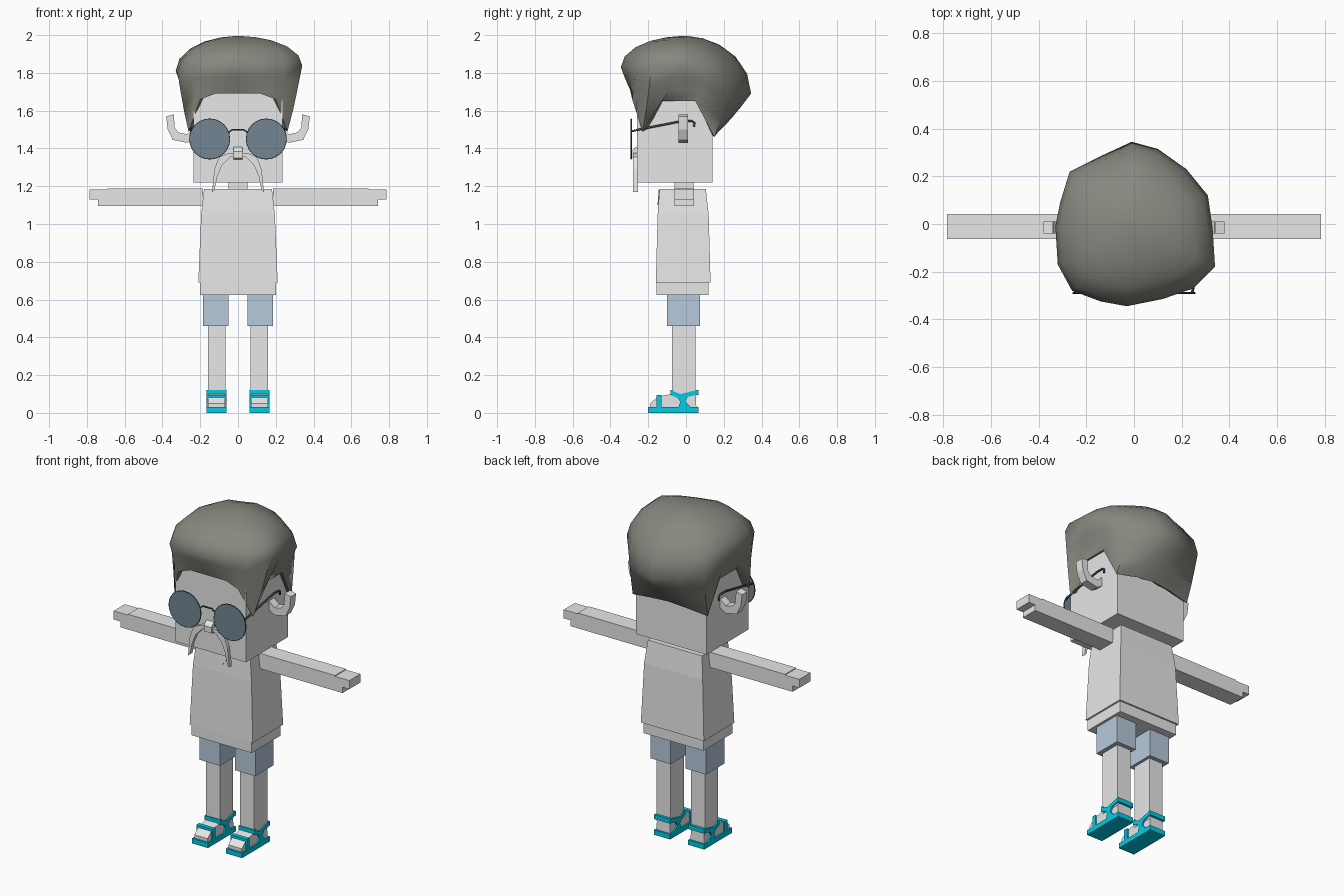
import bpy
import bmesh
from math import cos, sin, radians
from mathutils import Vector

cube = bpy.data.objects.get("Cube")
if cube:
    bpy.data.objects.remove(cube, do_unlink=True)


def material(name, red, green, blue):
    mat = bpy.data.materials.new(name)
    mat.use_nodes = True
    mat.diffuse_color = (red, green, blue, 1)
    shader = next(n for n in mat.node_tree.nodes if n.type == "BSDF_PRINCIPLED")
    shader.inputs["Base Color"].default_value = (red, green, blue, 1)
    return mat


GREY = material("pale grey", .8, .8, .8)
DENIM = material("washed blue", .47, .59, .71)
LENS = material("smoky lens", .17, .235, .285)
TEAL = material("teal", 0, .61, .81)
HAIR = material("ash hair", .24, .25, .215)
WIRE = material("dark wire", .05, .06, .065)


def add_object(name, data, mat):
    obj = bpy.data.objects.new(name, data)
    bpy.context.collection.objects.link(obj)
    data.materials.append(mat)
    return obj


def loft(name, rings, mat):
    """Skin a stack of equal-length rings and cap both ends."""
    bm = bmesh.new()
    rows = [[bm.verts.new(p) for p in ring] for ring in rings]
    count = len(rows[0])
    for low, high in zip(rows, rows[1:]):
        for i in range(count):
            j = (i + 1) % count
            bm.faces.new((low[i], low[j], high[j], high[i]))
    bm.faces.new(rows[0])
    bm.faces.new(rows[-1])
    bmesh.ops.recalc_face_normals(bm, faces=bm.faces)
    mesh = bpy.data.meshes.new(name)
    bm.to_mesh(mesh)
    bm.free()
    return add_object(name, mesh, mat)


def rectangle(x0, x1, y0, y1, z):
    return [(x0, y0, z), (x1, y0, z), (x1, y1, z), (x0, y1, z)]


def box(name, xs, ys, zs, mat):
    return loft(name, [rectangle(*xs, *ys, z) for z in zs], mat)


def prism_y(name, profile, ys, mat):
    """Extrude an x-z outline along y."""
    return loft(name, [[(x, y, z) for x, z in profile] for y in ys], mat)


def prism_x(name, profile, xs, mat):
    """Extrude a y-z outline along x."""
    return loft(name, [[(x, y, z) for y, z in profile] for x in xs], mat)


def wire(name, points, radius):
    data = bpy.data.curves.new(name, "CURVE")
    data.dimensions = "3D"
    data.bevel_depth = radius
    data.bevel_resolution = 1
    data.use_fill_caps = True
    spline = data.splines.new("POLY")
    spline.points.add(len(points) - 1)
    for knot, point in zip(spline.points, points):
        knot.co = (*point, 1)
    return add_object(name, data, WIRE)


# Head, neck and nose
box("head", (-.235, .235), (-.26, .14), (1.22, 1.8), GREY)
box("neck", (-.05, .05), (-.06, .04), (1.15, 1.23), GREY)
prism_x("nose", [(-.25, 1.41), (-.27, 1.405), (-.29, 1.385), (-.29, 1.35),
                 (-.25, 1.34)], (-.025, .025), GREY)

# Shirt, hem and neckline
loft("shirt", [rectangle(-.21, .21, -.16, .13, .69),
               rectangle(-.195, .195, -.15, .12, 1.05),
               rectangle(-.18, .18, -.14, .105, 1.185)], GREY)
box("shirt_hem", (-.2, .2), (-.155, .12), (.625, .7), GREY)
loft("neckline", [[(-.06, y, 1.183), (0, y - .007, 1.1), (.06, y, 1.183)]
                  for y in (-.144, -.138)], GREY)

EAR = [(.22, 1.46), (.27, 1.43), (.345, 1.445), (.372, 1.5), (.38, 1.57),
       (.34, 1.58), (.335, 1.51), (.315, 1.485), (.27, 1.475), (.22, 1.52)]
MOUSTACHE = [(0, 1.375), (.05, 1.375), (.1, 1.355), (.125, 1.29), (.137, 1.17),
             (.125, 1.18), (.11, 1.25), (.085, 1.31), (.04, 1.355), (0, 1.36)]
ARM = [(.185, 1.095), (.74, 1.095), (.74, 1.13), (.785, 1.13), (.785, 1.182),
       (.69, 1.182), (.69, 1.187), (.185, 1.187)]
FOOT = [(.055, .025), (.05, .12), (-.075, .12), (-.08, .1), (-.15, .085),
        (-.19, .05), (-.19, .025)]
ANKLE_STRAP = [(-.082, .12), (-.03, .1), (.065, .122), (.065, .098), (.01, .085),
               (-.005, .06), (.025, .03), (-.04, .03), (-.03, .06), (-.045, .08),
               (-.082, .095)]

for side, label in ((1, "left"), (-1, "right")):
    def flip(points):
        return [(side * x, z) for x, z in points]

    def span(x0, x1):
        return side * x0, side * x1

    # Face details
    prism_y(label + "_ear", flip(EAR), (-.04, .01), GREY)
    prism_y(label + "_moustache", flip(MOUSTACHE), (-.28, -.255), GREY)

    # Arm, shorts and leg
    prism_y(label + "_arm", flip(ARM), (-.062, .043), GREY)
    box(label + "_shorts", span(.05, .185), (-.1, .075), (.46, .64), DENIM)
    box(label + "_leg", span(.067, .16), (-.075, .05), (.08, .48), GREY)

    # Foot and sandal
    prism_x(label + "_foot", FOOT, span(.069, .158), GREY)
    prism_x(label + "_sole", [(-.2, 0), (.065, 0), (.065, .03), (-.2, .03)],
            span(.06, .167), TEAL)
    for edge, x in (("inner", .06), ("outer", .157)):
        prism_x(f"{label}_{edge}_ankle_strap", ANKLE_STRAP, span(x, x + .01), TEAL)
        prism_x(f"{label}_{edge}_toe_strap",
                [(-.155, .03), (-.13, .03), (-.13, .09), (-.155, .085)],
                span(x, x + .01), TEAL)
    box(label + "_toe_strap", span(.06, .167), (-.155, -.13), (.08, .095), TEAL)
    for end, y in (("front", -.082), ("back", .05)):
        box(f"{label}_{end}_ankle_band", span(.06, .167), (y, y + .015),
            (.095, .122), TEAL)

    # Glasses: lens disc, rim and temple with a hooked end
    circle = [(side * .15 + .105 * cos(radians(a)), 1.45 + .105 * sin(radians(a)))
              for a in range(0, 360, 15)]
    prism_y(label + "_lens", circle, (-.294, -.286), LENS)
    rim = wire(label + "_lens_rim", [(x, -.29, z) for x, z in circle], .004)
    rim.data.splines[0].use_cyclic_u = True
    wire(label + "_temple", [(side * .245, -.29, 1.49), (side * .25, -.25, 1.5),
                             (side * .25, -.02, 1.545), (side * .25, .03, 1.545),
                             (side * .25, .045, 1.535), (side * .25, .042, 1.515)], .006)

wire("glasses_bridge", [(-.05, -.29, 1.485), (-.03, -.29, 1.5), (.03, -.29, 1.5),
                        (.05, -.29, 1.485)], .005)

# Hair: swept, slightly uneven mop with sideburns and a rear peak
widest = [(-.03, -.345, 1.83), (.12, -.315, 1.82), (.25, -.27, 1.82), (.34, -.18, 1.84),
          (.33, -.02, 1.84), (.31, .12, 1.79), (.22, .23, 1.73), (.1, .315, 1.71),
          (-.01, .345, 1.69), (-.15, .28, 1.71), (-.27, .22, 1.75), (-.31, .09, 1.79),
          (-.33, -.01, 1.81), (-.32, -.17, 1.8), (-.26, -.28, 1.81), (-.14, -.325, 1.82)]
half_rim = [(0, -.285, 1.69), (.12, -.285, 1.69), (.2, -.285, 1.66), (.262, -.23, 1.49),
            (.26, -.13, 1.65), (.26, .05, 1.65), (.25, .15, 1.46), (.12, .165, 1.48),
            (0, .17, 1.49)]
rim = half_rim + [(-x, y, z) for x, y, z in half_rim[-2:0:-1]]
widest = [Vector(p) for p in widest]
rim = [Vector(p) for p in rim]
crown = Vector((0, -.01, 1.995))

rings = [[Vector((p.x * .85, p.y * .85, p.z + .02)) for p in rim], rim]
for t in (.35, .7):
    rings.append([Vector((*a.lerp(b, t ** .85).xy, a.z + (b.z - a.z) * t))
                  for a, b in zip(rim, widest)])
for angle in (0, 20, 40, 58, 74, 86):
    c, s = cos(radians(angle)), sin(radians(angle))
    rings.append([Vector((*crown.xy.lerp(p.xy, c), p.z + (crown.z - p.z) * s))
                  for p in widest])
hair = loft("hair", rings, HAIR)
bpy.context.view_layer.objects.active = hair
hair.select_set(True)
bpy.ops.object.shade_smooth_by_angle(angle=radians(50))
hair.select_set(False)
